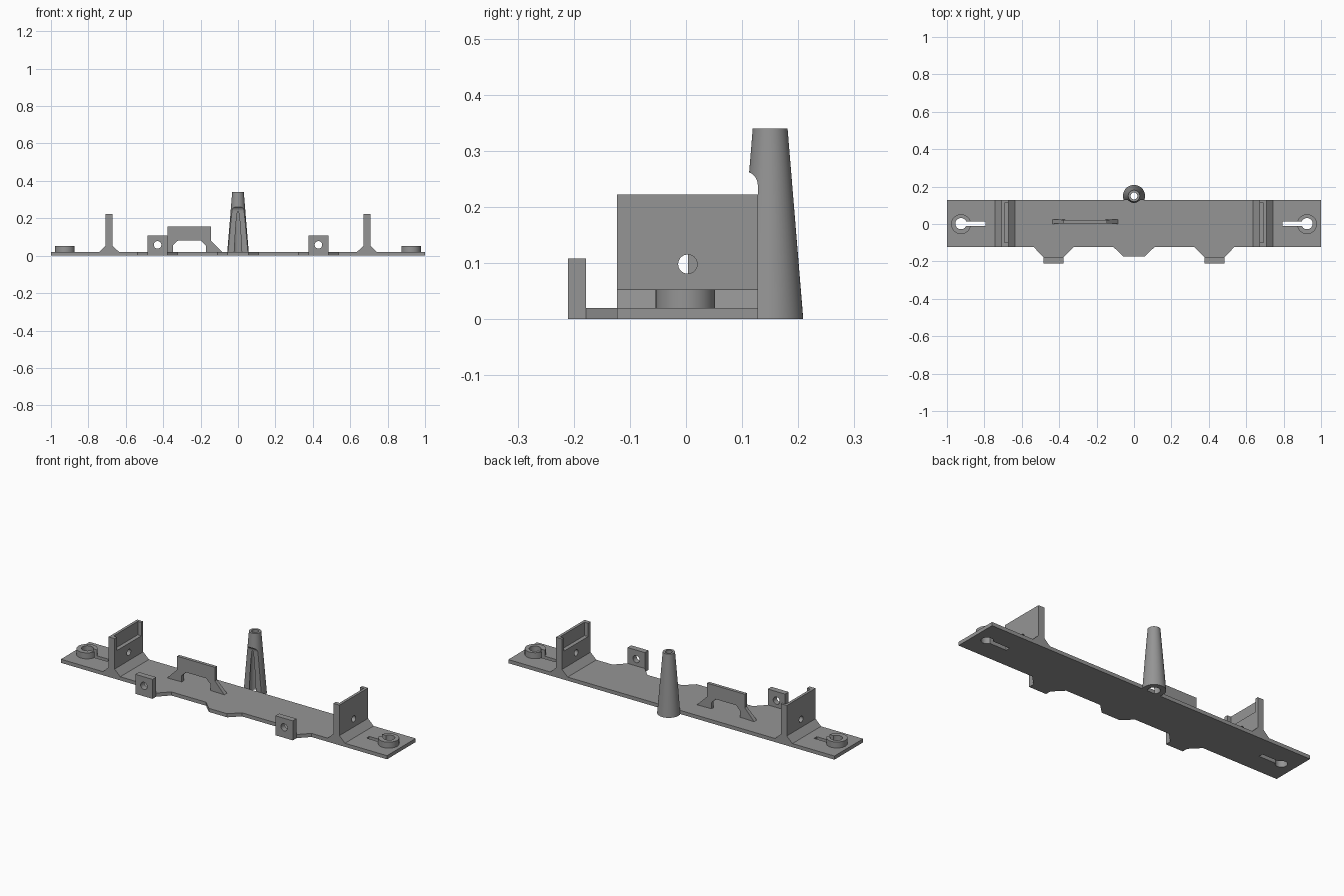
import bpy, bmesh, math

if "Cube" in bpy.data.objects:
    bpy.data.objects.remove(bpy.data.objects["Cube"])

grey = bpy.data.materials.new("plain grey")
grey.diffuse_color = (0.3, 0.3, 0.3, 1)
grey.use_nodes = True
grey.node_tree.nodes["Principled BSDF"].inputs["Base Color"].default_value = grey.diffuse_color


def finish(name, bm):
    bmesh.ops.recalc_face_normals(bm, faces=bm.faces)
    me = bpy.data.meshes.new(name)
    bm.to_mesh(me)
    bm.free()
    ob = bpy.data.objects.new(name, me)
    bpy.context.collection.objects.link(ob)
    me.materials.append(grey)
    return ob


def prism(name, pts, axis, lo, hi):
    """Extrude a 2D outline along an axis; outline is in the two other axes, in xyz order."""
    bm = bmesh.new()
    place = {"x": lambda a, b, t: (t, a, b),
             "y": lambda a, b, t: (a, t, b),
             "z": lambda a, b, t: (a, b, t)}[axis]
    face = bm.faces.new([bm.verts.new(place(a, b, lo)) for a, b in pts])
    ext = bmesh.ops.extrude_face_region(bm, geom=[face])["geom"]
    for v in ext:
        if isinstance(v, bmesh.types.BMVert):
            v.co["xyz".index(axis)] = hi
    return finish(name, bm)


def box(name, x0, x1, y0, y1, z0, z1):
    return prism(name, [(x0, y0), (x1, y0), (x1, y1), (x0, y1)], "z", z0, z1)


def circle(cx, cy, r, n=32):
    return [(cx + r * math.cos(2 * math.pi * i / n),
             cy + r * math.sin(2 * math.pi * i / n)) for i in range(n)]


def activate(ob):
    bpy.ops.object.select_all(action="DESELECT")
    ob.select_set(True)
    bpy.context.view_layer.objects.active = ob


def cut(ob, *cutters):
    activate(ob)
    for c in cutters:
        m = ob.modifiers.new("cut", "BOOLEAN")
        m.operation, m.solver, m.object = "DIFFERENCE", "EXACT", c
        bpy.ops.object.modifier_apply(modifier=m.name)
    for c in cutters:
        bpy.data.objects.remove(c)


def smooth(ob):
    activate(ob)
    bpy.ops.object.shade_smooth_by_angle(angle=math.radians(30))


def keyhole(s):
    """Cutters for the round mounting hole and its slot."""
    x0, x1 = sorted((s * 0.795, s * 0.92))
    return (prism("hole_cutter", circle(s * 0.925, 0.002, 0.03), "z", -0.1, 0.1),
            box("slot_cutter", x0, x1, -0.01, 0.014, -0.1, 0.1))


FRONT, BACK, T = -0.123, 0.128, 0.02

# Base plate with three tapered tabs along the front edge
outline = [(-1, BACK), (-1, FRONT)]
for cx, wide, narrow, y in ((-0.43, 0.107, 0.053, -0.178), (0, 0.11, 0.056, -0.175),
                            (0.43, 0.107, 0.053, -0.178)):
    outline += [(cx - wide, FRONT), (cx - narrow, y), (cx + narrow, y), (cx + wide, FRONT)]
outline += [(1, FRONT), (1, BACK)]
plate = prism("base_plate", outline, "z", 0, T)
cut(plate, *keyhole(-1), *keyhole(1))
smooth(plate)

for s, side in ((-1, "left"), (1, "right")):
    # Open ring around the mounting hole
    ring = prism(side + "_mount_ring", circle(s * 0.925, -0.001, 0.053, 48), "z", T, 0.053)
    cut(ring, *keyhole(s))
    smooth(ring)

    # Upright bracket with flared foot, cross hole and inner recess open at the top
    prof = [(0.636, T), (0.671, 0.053), (0.671, 0.222), (0.708, 0.222),
            (0.708, 0.053), (0.742, T)]
    wall = prism(side + "_bracket", [(s * x, z) for x, z in prof], "y", FRONT, BACK)
    x0, x1 = sorted((s * 0.6, s * 0.693))
    cut(wall, prism("hole_cutter", circle(0.003, 0.098, 0.017), "x", s * 0.5, s * 0.9),
        box("recess_cutter", x0, x1, -0.1, 0.112, 0.148, 0.3))
    smooth(wall)

    # Front lug with hole
    lug = box(side + "_lug", s * 0.43 - 0.053, s * 0.43 + 0.053, -0.21, -0.178, 0, 0.108)
    cut(lug, prism("hole_cutter", circle(s * 0.43, 0.058, 0.02), "y", -0.4, 0))
    smooth(lug)

# Bridge clip with splayed feet
half = [(0.175, T), (0.116, 0.08), (0.116, 0.155)]
inner = [(0.062, 0.08), (0.088, 0.055), (0.088, T)]
right = half[::-1] + inner[::-1]
right = [(0.116, 0.155), (0.116, 0.08), (0.175, T), (0.088, T), (0.088, 0.055), (0.062, 0.08)]
bridge_pts = [(-0.26 + x, z) for x, z in right] + [(-0.26 - x, z) for x, z in right[::-1]]
bridge = prism("bridge_clip", bridge_pts, "y", 0.004, 0.022)
for v in bridge.data.vertices:
    if abs(v.co.x + 0.26) > 0.17:
        v.co.y += 0.003 if v.co.y > 0.013 else -0.003

# Hollow tapered post, cut flat at the front below a rounded shoulder
def cone(name, r0, r1, z0, z1):
    bm = bmesh.new()
    bmesh.ops.create_cone(bm, cap_ends=True, segments=48, radius1=r0, radius2=r1, depth=z1 - z0)
    bmesh.ops.translate(bm, verts=bm.verts, vec=(0, 0.15, (z0 + z1) / 2))
    return finish(name, bm)


post = cone("tapered_post", 0.059, 0.031, 0, 0.34)
shoulder = [(0.128 - 0.02 * (1 - math.cos(a)), 0.238 + 0.024 * math.sin(a))
            for a in [math.pi / 2 * i / 8 for i in range(9)]]
cut(post, cone("bore_cutter", 0.031, 0.018, -0.01, 0.35),
    prism("front_cutter", [(0.03, -0.05), (0.128, -0.05)] + shoulder + [(0.03, 0.262)],
          "x", -0.1, 0.1))
smooth(post)
